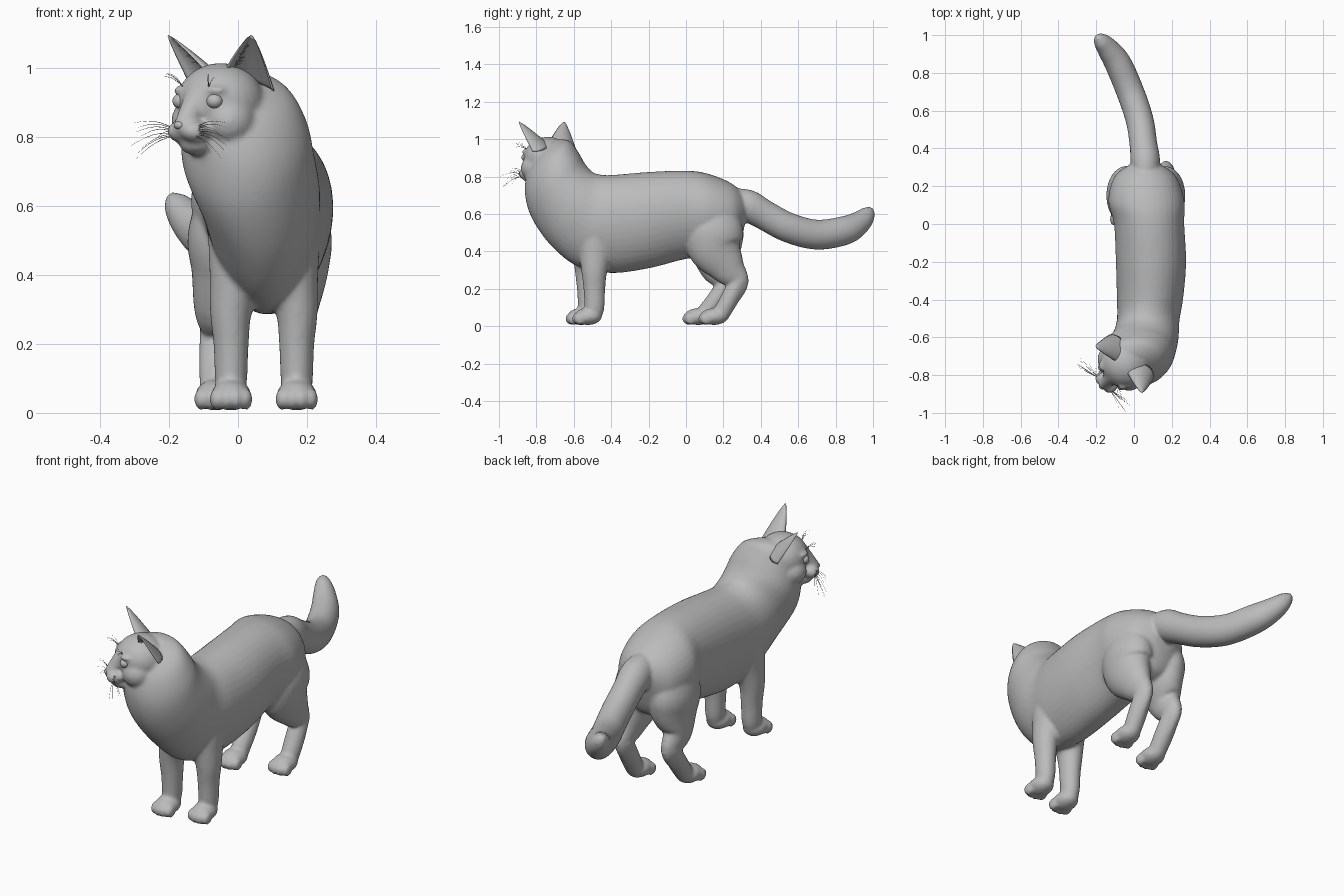
import bpy, bmesh, math, random
from mathutils import Vector, Matrix

random.seed(4)
if "Cube" in bpy.data.objects:
    bpy.data.objects.remove(bpy.data.objects["Cube"])

grey = bpy.data.materials.new("warm_grey_fur")
grey.use_nodes = True
colour = (0.5, 0.5, 0.5, 1)
grey.diffuse_color = colour
grey.node_tree.nodes["Principled BSDF"].inputs["Base Color"].default_value = colour

# Head frame: turned 45 degrees; local axes are sideways, forward, up
C, S = Vector((-0.05, -0.74, 0.9)), math.sqrt(0.5)
HEAD = Matrix(((S, -S, 0, C.x), (-S, -S, 0, C.y), (0, 0, 1, C.z), (0, 0, 0, 1)))


def finish(name, bm):
    bmesh.ops.recalc_face_normals(bm, faces=bm.faces)
    mesh = bpy.data.meshes.new(name)
    bm.to_mesh(mesh)
    bm.free()
    mesh.materials.append(grey)
    mesh.polygons.foreach_set("use_smooth", [True] * len(mesh.polygons))
    ob = bpy.data.objects.new(name, mesh)
    bpy.context.collection.objects.link(ob)
    return ob


def spline(keys, steps=6):
    """Smooth in-between values for a list of number tuples."""
    out = []
    for i in range(len(keys) - 1):
        p0, p1 = keys[max(i - 1, 0)], keys[i]
        p2, p3 = keys[i + 1], keys[min(i + 2, len(keys) - 1)]
        for s in range(steps):
            t = s / steps
            out.append([b + 0.5 * t * (c - a + t * (2*a - 5*b + 4*c - d + t * (3*(b - c) + d - a)))
                        for a, b, c, d in zip(p0, p1, p2, p3)])
    return out + [list(keys[-1])]


def loft(bm, rings):
    rows = [[bm.verts.new(p) for p in ring] for ring in rings]
    n = len(rows[0])
    for a, b in zip(rows, rows[1:]):
        for i in range(n):
            j = (i + 1) % n
            bm.faces.new((a[i], a[j], b[j], b[i]))
    bm.faces.new(rows[0])
    bm.faces.new(rows[-1])


def circle(n=28):
    return [2 * math.pi * i / n for i in range(n)]


def tube(bm, keys, flat=1.0):
    """Round limb through (x, y, z, radius) keys; flat scales its width."""
    pts = spline(keys)
    rings = []
    for i, p in enumerate(pts):
        a, b = pts[max(i - 1, 0)], pts[min(i + 1, len(pts) - 1)]
        t = (Vector(b[:3]) - Vector(a[:3])).normalized()
        side = (Vector((1, 0, 0)) - t * t.x).normalized()
        up = t.cross(side)
        rings.append([Vector(p[:3]) + p[3] * (side * flat * math.cos(k) + up * math.sin(k))
                      for k in circle()])
    loft(bm, rings)


def blob(bm, pos, size, frame=Matrix()):
    m = frame @ Matrix.Translation(pos) @ Matrix.Diagonal((*size, 1))
    bmesh.ops.create_uvsphere(bm, u_segments=28, v_segments=18, radius=1, matrix=m)


def paw(bm, x, y):
    blob(bm, (x, y, 0.052), (0.058, 0.075, 0.045))
    for k in (-1.5, -0.5, 0.5, 1.5):
        blob(bm, (x + k * 0.028, y - 0.058 + abs(k) * 0.012, 0.04), (0.02, 0.034, 0.032))


skin = bmesh.new()

# Trunk and neck: x centre, half width, lower (y, z), upper (y, z)
trunk = [
    (0.06, 0.07, 0.31, 0.52, 0.33, 0.68),
    (0.06, 0.16, 0.26, 0.41, 0.25, 0.76),
    (0.065, 0.2, 0.13, 0.37, 0.12, 0.815),
    (0.08, 0.185, 0, 0.36, 0, 0.832),
    (0.09, 0.185, -0.2, 0.31, -0.2, 0.825),
    (0.085, 0.175, -0.4, 0.285, -0.38, 0.81),
    (0.075, 0.165, -0.58, 0.32, -0.45, 0.81),
    (0.06, 0.175, -0.72, 0.43, -0.5, 0.825),
    (0.03, 0.19, -0.82, 0.57, -0.54, 0.87),
    (0.02, 0.18, -0.86, 0.7, -0.575, 0.93),
    (0.0, 0.15, -0.85, 0.82, -0.62, 0.99),
    (-0.02, 0.08, -0.8, 0.92, -0.68, 1.0),
]
rings = []
for x, w, y0, z0, y1, z1 in spline(trunk):
    mid, half = Vector((x, (y0 + y1) / 2, (z0 + z1) / 2)), Vector((0, y1 - y0, z1 - z0)) / 2
    rings.append([mid + Vector((w * math.cos(a) * (1 + 0.1 * math.sin(a)), 0, 0)) + half * math.sin(a)
                  for a in circle(40)])
loft(skin, rings)

# Tail
tube(skin, [(0.06, 0.24, 0.67, 0.07), (0.06, 0.33, 0.645, 0.085), (0.05, 0.42, 0.595, 0.08),
            (0.03, 0.55, 0.527, 0.08), (-0.02, 0.7, 0.49, 0.08), (-0.085, 0.85, 0.513, 0.077),
            (-0.14, 0.93, 0.557, 0.062), (-0.178, 0.972, 0.603, 0.042), (-0.195, 0.99, 0.632, 0.015)], 0.92)

# Front legs: top x, foot x, y
for top, x, y in ((0.15, 0.17, -0.49), (0.0, -0.02, -0.525)):
    tube(skin, [(top, y + 0.03, 0.56, 0.1), (top, y + 0.01, 0.42, 0.095), (x, y, 0.3, 0.07),
                (x, y, 0.2, 0.058), (x, y, 0.1, 0.053), (x, y - 0.01, 0.05, 0.045)], 0.88)
    paw(skin, x, y - 0.035)

# Hind legs: hip x, foot x, hock y, foot y
for hip, x, hock, foot in ((0.165, 0.17, 0.285, 0.185), (-0.04, -0.065, 0.23, 0.1)):
    tube(skin, [(hip, 0.15, 0.64, 0.11), (hip, 0.15, 0.52, 0.155), (hip, 0.155, 0.42, 0.145),
                (x, hock - 0.06, 0.31, 0.095), (x, hock - 0.01, 0.235, 0.06),
                (x, (hock + foot) / 2, 0.15, 0.05), (x, foot + 0.01, 0.08, 0.047),
                (x, foot - 0.005, 0.045, 0.04)], 0.68)
    tube(skin, [(x, hock, 0.25, 0.045), (x, (hock + foot) / 2, 0.15, 0.048), (x, foot, 0.06, 0.045)])
    paw(skin, x, foot - 0.035)

# Head: skull, bridge, chin, then paired cheeks, muzzle pads and brows
blob(skin, (0, 0, 0), (0.13, 0.125, 0.113), HEAD)
for k in range(6):
    t = k / 5
    blob(skin, (0, 0.085 + 0.06 * t, 0.03 - 0.095 * t), (0.045 - 0.016 * t, 0.035, 0.035), HEAD)
blob(skin, (0, 0.1, -0.12), (0.05, 0.05, 0.034), HEAD)
for s in (-1, 1):
    blob(skin, (s * 0.07, 0.03, -0.055), (0.07, 0.075, 0.07), HEAD)
    blob(skin, (s * 0.027, 0.135, -0.085), (0.04, 0.042, 0.032), HEAD)
    blob(skin, (s * 0.066, 0.083, 0.034), (0.035, 0.032, 0.014), HEAD)

# Fuse everything into one soft skin
body = finish("cat_body", skin)
remesh = body.modifiers.new("fuse", "REMESH")
remesh.mode, remesh.voxel_size, remesh.use_smooth_shade = "VOXEL", 0.009, True
soft = body.modifiers.new("soften", "SMOOTH")
soft.factor, soft.iterations = 0.5, 5

# Nose
nose = bmesh.new()
blob(nose, (0, 0.17, -0.067), (0.017, 0.014, 0.012), HEAD)
finish("nose", nose)


def strands(name, lines, radius):
    """Thin hairs through local head points."""
    cu = bpy.data.curves.new(name, "CURVE")
    cu.dimensions, cu.bevel_depth, cu.bevel_resolution = "3D", radius, 0
    cu.materials.append(grey)
    for line in lines:
        sp = cu.splines.new("POLY")
        sp.points.add(len(line) - 1)
        for i, (pt, p) in enumerate(zip(sp.points, line)):
            pt.co = (*(HEAD @ Vector(p)), 1)
            pt.radius = 1 - 0.7 * i / (len(line) - 1)
    bpy.context.collection.objects.link(bpy.data.objects.new(name, cu))


def hair(start, end, sag):
    a, b = Vector(start), Vector(end)
    return [a.lerp(b, t / 6) + Vector((0, 0, sag * math.sin(math.pi * t / 6))) for t in range(7)]


for s, side in ((1, "left"), (-1, "right")):
    # Eyeball
    eye = bmesh.new()
    blob(eye, (s * 0.07, 0.094, 0.003), (0.024, 0.024, 0.022), HEAD)
    finish(side + "_eye", eye)

    # Ear: cupped shell tapering to a point
    ear = bmesh.new()
    base, tip = Vector((0.1, -0.015, 0.06)), Vector((0.172, 0.045, 0.193))
    u, back = Vector((0.8, -0.45, -0.35)).normalized(), Vector((-0.49, -0.87, 0))
    rows = []
    for i in range(13):
        t = i / 12
        c, w = base.lerp(tip, t), 0.078 * (1 - t) ** 0.8 + 0.003
        arc = [math.pi * k / 12 for k in range(13)]
        ring = [c + u * w * math.cos(a) + back * w * 0.8 * math.sin(a) for a in arc]
        ring += [c + u * w * 0.9 * math.cos(a) + back * w * 0.62 * math.sin(a) for a in reversed(arc)]
        rows.append([HEAD @ Vector((s * p.x, p.y, p.z)) for p in ring])
    loft(ear, rows)
    finish(side + "_ear", ear)

    # Whiskers, brow hairs and ear tufts
    rnd = random.uniform
    strands(side + "_whiskers", [hair((s * 0.045, 0.15, -0.075 - 0.003 * k),
            (s * rnd(0.13, 0.19), rnd(0.12, 0.19), -0.06 - 0.013 * k), 0.012) for k in range(9)], 0.0011)
    strands(side + "_brow_hairs", [hair((s * 0.05, 0.1, 0.04),
            (s * rnd(0.05, 0.12), rnd(0.13, 0.16), rnd(0.05, 0.085)), 0.01) for k in range(5)], 0.0009)
    tufts = []
    for k in range(26):
        t = rnd(0.15, 0.75)
        p = base.lerp(tip, t) - u * 0.06 * (1 - t) + back * 0.01
        q = p + Vector((rnd(0.01, 0.045), rnd(0, 0.02), rnd(0, 0.03))) * (1.1 - t)
        tufts.append(hair((s * p.x, p.y, p.z), (s * q.x, q.y, q.z), 0.003))
    strands(side + "_ear_tuft", tufts, 0.0009)
